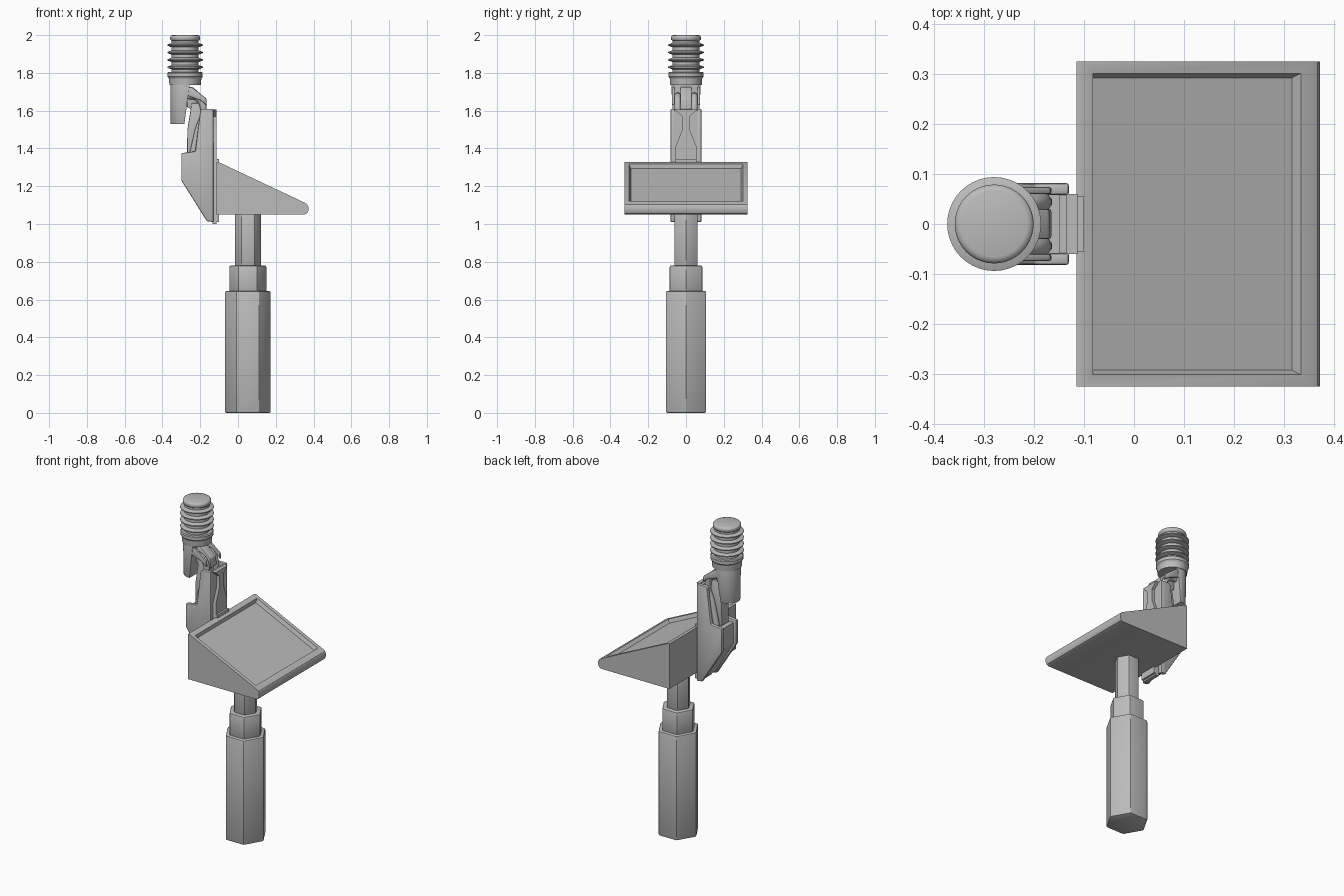
import bpy, bmesh, math
from mathutils import Vector

cube = bpy.data.objects.get("Cube")
if cube:
    bpy.data.objects.remove(cube, do_unlink=True)

# One plain grey for everything
grey = bpy.data.materials.new("plain grey")
grey.use_nodes = True
COLOUR = (0.5, 0.5, 0.5, 1)
grey.diffuse_color = COLOUR
for node in grey.node_tree.nodes:
    if node.type == 'BSDF_PRINCIPLED':
        node.inputs["Base Color"].default_value = COLOUR


def finish(name, bm, bevel=0, segments=2, angle=30):
    bmesh.ops.recalc_face_normals(bm, faces=bm.faces[:])
    mesh = bpy.data.meshes.new(name)
    bm.to_mesh(mesh)
    bm.free()
    mesh.materials.append(grey)
    ob = bpy.data.objects.new(name, mesh)
    bpy.context.scene.collection.objects.link(ob)
    bpy.ops.object.select_all(action='DESELECT')
    ob.select_set(True)
    bpy.context.view_layer.objects.active = ob
    if bevel:
        mod = ob.modifiers.new("Bevel", 'BEVEL')
        mod.width, mod.segments = bevel, segments
        mod.limit_method = 'ANGLE'
        bpy.ops.object.modifier_apply(modifier=mod.name)
    bpy.ops.object.shade_smooth_by_angle(angle=math.radians(angle))
    return ob


def loft(rings, bm=None):
    """Closed solid through equal-length rings of points."""
    bm = bm or bmesh.new()
    loops = [[bm.verts.new(p) for p in ring] for ring in rings]
    n = len(loops[0])
    for a, b in zip(loops, loops[1:]):
        for i in range(n):
            j = (i + 1) % n
            bm.faces.new((a[i], a[j], b[j], b[i]))
    bm.faces.new(loops[0])
    bm.faces.new(loops[-1])
    return bm


def prism_y(pts, y0, y1, bm=None):
    return loft([[(x, y, z) for x, z in pts] for y in (y0, y1)], bm)


def prism_x(pts, x0, x1):
    return loft([[(x, y, z) for y, z in pts] for x in (x0, x1)])


def circle(cx, r, z, n):
    return [(cx + r * math.cos(math.tau * i / n), r * math.sin(math.tau * i / n), z)
            for i in range(n)]


def turned(profile, cx, n):
    return loft([circle(cx, r, z, n) for r, z in profile])


# Hexagonal telescopic post
POST_X = 0.052
for name, r, z0, z1 in (("post_base", 0.123, 0, 0.645),
                        ("post_sleeve", 0.1, 0.63, 0.78),
                        ("post_stem", 0.071, 0.77, 1.06)):
    finish(name, turned([(r, z0), (r, z1)], POST_X, 6), 0.008)

# Wedge console with a sunken sloping panel
bm = prism_y([(-0.115, 1.05), (0.35, 1.05), (0.365, 1.056), (0.372, 1.07),
              (0.372, 1.092), (0.367, 1.104), (0.355, 1.112),
              (-0.103, 1.328), (-0.115, 1.328)], -0.325, 0.325)
bmesh.ops.recalc_face_normals(bm, faces=bm.faces[:])
top = max((f for f in bm.faces if f.normal.z > 0.7), key=lambda f: f.calc_area())
bmesh.ops.inset_region(bm, faces=[top], thickness=0.033, depth=0)
bmesh.ops.inset_region(bm, faces=[top], thickness=0.013, depth=-0.022)
finish("console", bm)

# Bracket: two side cheeks, a spine and a recessed lower block
CHEEK = [(-0.13, 1.01), (-0.165, 1.015), (-0.3, 1.23), (-0.3, 1.375),
         (-0.226, 1.385), (-0.2, 1.6), (-0.19, 1.61), (-0.13, 1.61)]
for side, s in (("left", 1), ("right", -1)):
    finish("bracket_cheek_" + side, prism_y(CHEEK, s * 0.058, s * 0.082), 0.006)
finish("bracket_spine", prism_y([(-0.15, 1.02), (-0.132, 1.02), (-0.132, 1.6),
                                 (-0.15, 1.6)], -0.06, 0.06))
finish("bracket_block", prism_y([(-0.14, 1.025), (-0.165, 1.03), (-0.285, 1.235),
                                 (-0.285, 1.36), (-0.14, 1.36)], -0.06, 0.06))

# Raised guide on the console side of the bracket
half = [(0.055, 1.0), (0.055, 1.41), (0.02, 1.5), (0.02, 1.57), (0.06, 1.605)]
outline = half + [(-y, z) for y, z in reversed(half)]
finish("bracket_guide", prism_x(outline, -0.135, -0.113))
for name, z0, z1 in (("upper_tab", 1.315, 1.345), ("lower_tab", 1.01, 1.05)):
    finish(name, prism_y([(-0.12, z0), (-0.1, z0), (-0.1, z1), (-0.12, z1)],
                         -0.055, 0.055))

# Link plate and elbow between bracket and head
finish("link_plate", prism_y([(-0.225, 1.35), (-0.27, 1.37), (-0.268, 1.5),
                              (-0.245, 1.64), (-0.19, 1.64), (-0.18, 1.5)],
                             -0.035, 0.035), 0.005)
finish("elbow_web", prism_y([(-0.27, 1.62), (-0.27, 1.72), (-0.24, 1.725),
                             (-0.17, 1.665), (-0.165, 1.61), (-0.2, 1.58)],
                            -0.03, 0.03), 0.005)
for side, s in (("left", 1), ("right", -1)):
    finish("elbow_cover_" + side,
           prism_y([(-0.27, 1.68), (-0.27, 1.725), (-0.245, 1.725),
                    (-0.168, 1.665), (-0.165, 1.63), (-0.2, 1.655)],
                   s * 0.06, s * 0.074), 0.004)
    # Curved rods either side of the link
    curve = bpy.data.curves.new("link_rod_" + side, 'CURVE')
    curve.dimensions = '3D'
    curve.bevel_depth, curve.bevel_resolution = 0.018, 3
    curve.use_fill_caps = True
    path = [(-0.28, 1.68), (-0.21, 1.665), (-0.182, 1.6), (-0.21, 1.5), (-0.24, 1.37)]
    spline = curve.splines.new('BEZIER')
    spline.bezier_points.add(len(path) - 1)
    for p, (x, z) in zip(spline.bezier_points, path):
        p.co = Vector((x, s * 0.044, z))
        p.handle_left_type = p.handle_right_type = 'AUTO'
    curve.materials.append(grey)
    rod = bpy.data.objects.new("link_rod_" + side, curve)
    bpy.context.scene.collection.objects.link(rod)

# Head: rounded back shell, collar, ribbed bellows and cap
HEAD_X = -0.28


def shell_ring(z, r, front):
    arc = [math.radians(90 + 180 * i / 16) for i in range(17)]
    return ([(front, -r, z), (front, r, z)] +
            [(HEAD_X - 0.005 + 0.072 * math.cos(a), r * math.sin(a), z) for a in arc])


finish("head_shell", loft([shell_ring(1.53, 0.068, -0.284),
                           shell_ring(1.78, 0.08, -0.25)]), 0.004)
finish("head_collar", turned([(0.083, 1.735), (0.086, 1.77), (0.093, 1.78),
                              (0.093, 1.8), (0.088, 1.805)], HEAD_X, 40))
finish("bellows_core", turned([(0.072, 1.79), (0.072, 1.98)], HEAD_X, 40))
for i in range(4):
    z = 1.83 + i * 0.039
    finish(f"bellows_rib_{i + 1}",
           turned([(0.07, z - 0.012), (0.094, z - 0.003), (0.094, z + 0.003),
                   (0.07, z + 0.012)], HEAD_X, 40))
finish("head_cap", turned([(0.072, 1.97), (0.079, 1.976), (0.079, 1.99),
                           (0.075, 1.997), (0.066, 2.0)], HEAD_X, 40), angle=50)
